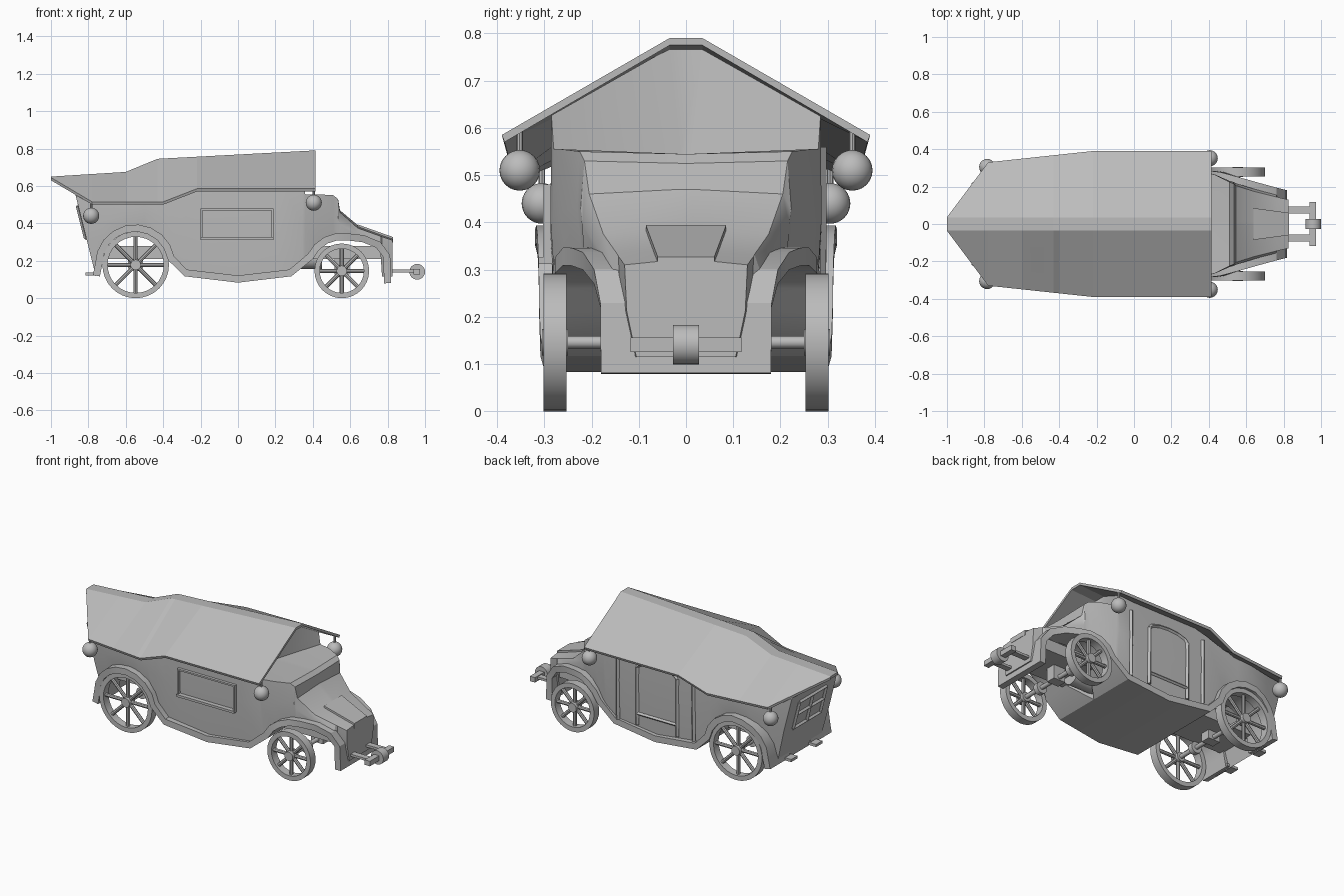
import bpy, bmesh, math
from mathutils import Vector

cube = bpy.data.objects.get("Cube")
if cube:
    bpy.data.objects.remove(cube, do_unlink=True)

grey_value = (0.5, 0.5, 0.5, 1)
grey = bpy.data.materials.new("plain grey")
grey.use_nodes = True
grey.diffuse_color = grey_value
grey.node_tree.nodes["Principled BSDF"].inputs["Base Color"].default_value = grey_value

SIDES = {"left": 1, "right": -1}


def finish(ob, name, smooth=True):
    ob.name = name
    ob.data.materials.append(grey)
    if smooth:
        bpy.ops.object.select_all(action='DESELECT')
        ob.select_set(True)
        bpy.context.view_layer.objects.active = ob
        bpy.ops.object.shade_smooth_by_angle(angle=math.radians(30))


def loft(name, rings, smooth=True, cyclic=False):
    """Skin a list of equal closed rings, capping the ends unless cyclic."""
    bm = bmesh.new()
    loops = [[bm.verts.new(point) for point in ring] for ring in rings]
    pairs = list(zip(loops, loops[1:]))
    if cyclic:
        pairs.append((loops[-1], loops[0]))
    else:
        bm.faces.new(loops[0])
        bm.faces.new(loops[-1])
    for here, there in pairs:
        for k in range(len(here)):
            bm.faces.new((here[k - 1], here[k], there[k], there[k - 1]))
    bmesh.ops.recalc_face_normals(bm, faces=bm.faces)
    mesh = bpy.data.meshes.new(name)
    bm.to_mesh(mesh)
    bm.free()
    ob = bpy.data.objects.new(name, mesh)
    bpy.context.collection.objects.link(ob)
    finish(ob, name, smooth)


def box(name, xs, ys, zs):
    (y0, y1), (z0, z1) = ys, zs
    loft(name, [[(x, y0, z0), (x, y1, z0), (x, y1, z1), (x, y0, z1)] for x in xs], False)


def rod(name, start, end, radius, sides=16):
    start, end = Vector(start), Vector(end)
    axis = end - start
    bpy.ops.mesh.primitive_cylinder_add(
        vertices=sides, radius=radius, depth=axis.length, location=(start + end) / 2,
        rotation=axis.to_track_quat('Z', 'Y').to_euler())
    finish(bpy.context.object, name)


def interp(x, points):
    """Piecewise linear height at x."""
    for (xa, za), (xb, zb) in zip(points, points[1:]):
        if x <= xb:
            return za + (zb - za) * (x - xa) / (xb - xa)
    return points[-1][1]


def arc(cx, cz, radius, first, last, steps):
    angles = [math.radians(first + (last - first) * i / steps) for i in range(steps + 1)]
    return [(cx + radius * math.cos(a), cz + radius * math.sin(a)) for a in angles]


def mirrored(half):
    return half + [(-y, z) for y, z in reversed(half)]


# Guide lines shared by the roof, body and fenders
ridge = [(-1, .65), (-.6, .675), (-.43, .745), (.415, .79)]
eave = [(-1, .645), (-.78, .515), (-.4, .515), (-.22, .585), (.415, .585)]
eave_width = [(-1, .036), (-.78, .33), (-.22, .39), (.415, .39)]
fender_width = [(-.79, .29), (-.62, .32), (.45, .283), (.8, .18)]
fender_line = ([(-.757, .12)] + arc(-.55, .18, .195, 180, 10, 9)
               + [(-.28, .135), (0, .102), (.28, .135)]
               + arc(.555, .145, .185, 155, 80, 4)
               + [(.67, .318), (.75, .285), (.795, .225), (.8, .08)])

# Canopy roof
thickness = .015
rings = []
for x in (-1, -.78, -.6, -.43, -.4, -.22, .415):
    top = mirrored([(interp(x, eave_width), interp(x, eave)), (.035, interp(x, ridge))])
    rings.append([(x, y, z) for y, z in top]
                 + [(x, y * .985, z - thickness) for y, z in reversed(top)])
loft("canopy_roof", rings, False)


def under_roof(x, y):
    slope = (interp(x, ridge) - interp(x, eave)) / (interp(x, eave_width) - .035)
    return interp(x, ridge) - slope * (y - .035) - thickness - .003


# Body shell: cabin follows the roof and fender lines, the bonnet tapers to the nose
def section(x, low_width, top_width, top, crown, recess=0):
    at_end = x < -.75 or x > .765
    low = .115 if at_end else interp(x, fender_line)
    middle = ((low_width + top_width) / 2 + .008, (low + top) / 2)
    spine = .035 if crown > .6 else .012
    half = [(low_width, low), middle, (top_width, top), (spine, crown)]
    lean = .25 if x < -.75 else .12 if x < -.7 else 0
    return [(x - lean * (z - low) - (recess if abs(y) == spine else 0), y, z)
            for y, z in mirrored(half)]


rings = []
for x in (-.76, -.71, -.6, -.5, -.41, -.36, -.28, -.2, 0, .22, .345):
    width = .285 if x > -.7 else .285 + (x + .66) * .65
    over = x - .1 if x < -.7 else x
    rings.append(section(x, width - .012, width, under_roof(over, width),
                         under_roof(over, .035), .1 if x > .3 else 0))
for row in ((.36, .268, .28, .555, .545, .1), (.43, .25, .265, .555, .545),
            (.51, .22, .225, .55, .545), (.535, .215, .215, .53, .525),
            (.545, .215, .205, .46, .47), (.64, .185, .175, .375, .39),
            (.76, .15, .145, .332, .345), (.77, .12, .143, .328, .341),
            (.825, .105, .13, .31, .322)):
    rings.append(section(*row))
loft("body_shell", rings)
box("chassis", (-.73, .77), (-.13, .13), (.21, .28))

# Fender and running board ribbons
for label, side in SIDES.items():
    rings = []
    for i, (x, z) in enumerate(fender_line):
        before = Vector(fender_line[max(i - 1, 0)])
        after = Vector(fender_line[min(i + 1, len(fender_line) - 1)])
        along = (after - before).normalized() * .019
        outer = side * interp(x, fender_width)
        inner = side * (.1 if .29 < abs(x) < .77 else 0)
        rings.append([(x - s * along.y, y, z + s * along.x)
                      for s, y in ((1, inner), (1, outer), (-1, outer), (-1, inner))])
    loft(label + "_fender", rings)


# Spoked wheels
def wheel(name, x, radius, side):
    rings = []
    edge = radius - .028
    for rx, rz in arc(0, 0, 1, 0, 360, 32)[:-1]:
        rings.append([(x + q * rx, side * y, radius + q * rz)
                      for q, y in ((radius, .253), (radius, .302), (edge, .302), (edge, .253))])
    loft(name + "_rim", rings, cyclic=True)
    for end_x, end_z in arc(x, radius, radius - .02, 0, 360, 8)[:-1]:
        rod(name + "_spoke", (x, side * .277, radius), (end_x, side * .277, end_z), .011, 8)
    rod(name + "_hub", (x, side * .25, radius), (x, side * .305, radius), .028)


for end, x, radius in (("rear", -.547, .178), ("front", .555, .146)):
    for label, side in SIDES.items():
        wheel(end + "_" + label + "_wheel", x, radius, side)
        rod(end + "_axle_collar", (x, side * .12, radius), (x, side * .15, radius), .035)
    rod(end + "_axle", (x, -.27, radius), (x, .27, radius), .013)
    box(end + "_axle_mount", (x - .04, x + .04), (-.03, .03), (radius - .02, .25))
rod("front_drum", (.25, 0, .21), (.45, 0, .21), .055, 24)

# Hanging lanterns
for x, y, z in ((-.785, .305, .44), (.405, .352, .51)):
    for label, side in SIDES.items():
        bpy.ops.mesh.primitive_uv_sphere_add(segments=20, ring_count=12, radius=.043,
                                             location=(x, side * y, z))
        finish(bpy.context.object, label + "_lantern")
        rod(label + "_lantern_hanger", (x, side * y, z), (x, side * y, z + .085), .007, 8)

# Side window frame on the right
frame_depth = (-.303, -.27)
for x in (-.2, .18):
    box("window_post", (x, x + .01), frame_depth, (.32, .48))
box("window_head", (-.2, .19), frame_depth, (.47, .48))
box("window_sill", (-.2, .19), (-.312, -.27), (.312, .326))

# Panelled door on the left
for x in (-.25, -.14, .13, .26):
    rod("door_trim", (x, .284, .15), (x, .286, .5 if abs(x) < .2 else .56), .012, 4)
rod("door_panel_base", (-.14, .286, .22), (.13, .286, .22), .01, 4)
door_arch = [(-.005 + .135 * x, .5 + .04 * z) for x, z in arc(0, 0, 1, 180, 0, 6)]
for (xa, za), (xb, zb) in zip(door_arch, door_arch[1:]):
    rod("door_arch", (xa, .287, za), (xb, .287, zb), .01, 4)


# Rear window bars on the leaning back face
def on_back(y, z):
    return (-.762 - .25 * (z - .115), y, z)


for y in (-.13, 0, .13):
    rod("rear_window_post", on_back(y, .32), on_back(y, .49), .011, 4)
for z in (.32, .41, .49):
    rod("rear_window_rail", on_back(-.13, z), on_back(.13, z), .011, 4)

# Bonnet plate
loft("bonnet_plate", [[(x, -w, z - .03), (x, w, z - .03), (x, w, z), (x, -w, z)]
                      for x, w, z in ((.64, .085, .394), (.828, .06, .327))], False)

# Towing hitch and rear brackets
for label, side in SIDES.items():
    arm, bracket = side * .075, side * .12
    box(label + "_hitch_arm", (.8, .95), (arm - .018, arm + .018), (.138, .152))
    box(label + "_rear_bracket", (-.815, -.74), (bracket - .03, bracket + .03), (.122, .138))
box("hitch_crossbar", (.937, .972), (-.117, .117), (.126, .156))
rod("hitch_roller", (.958, -.027, .141), (.958, .027, .141), .042, 24)
